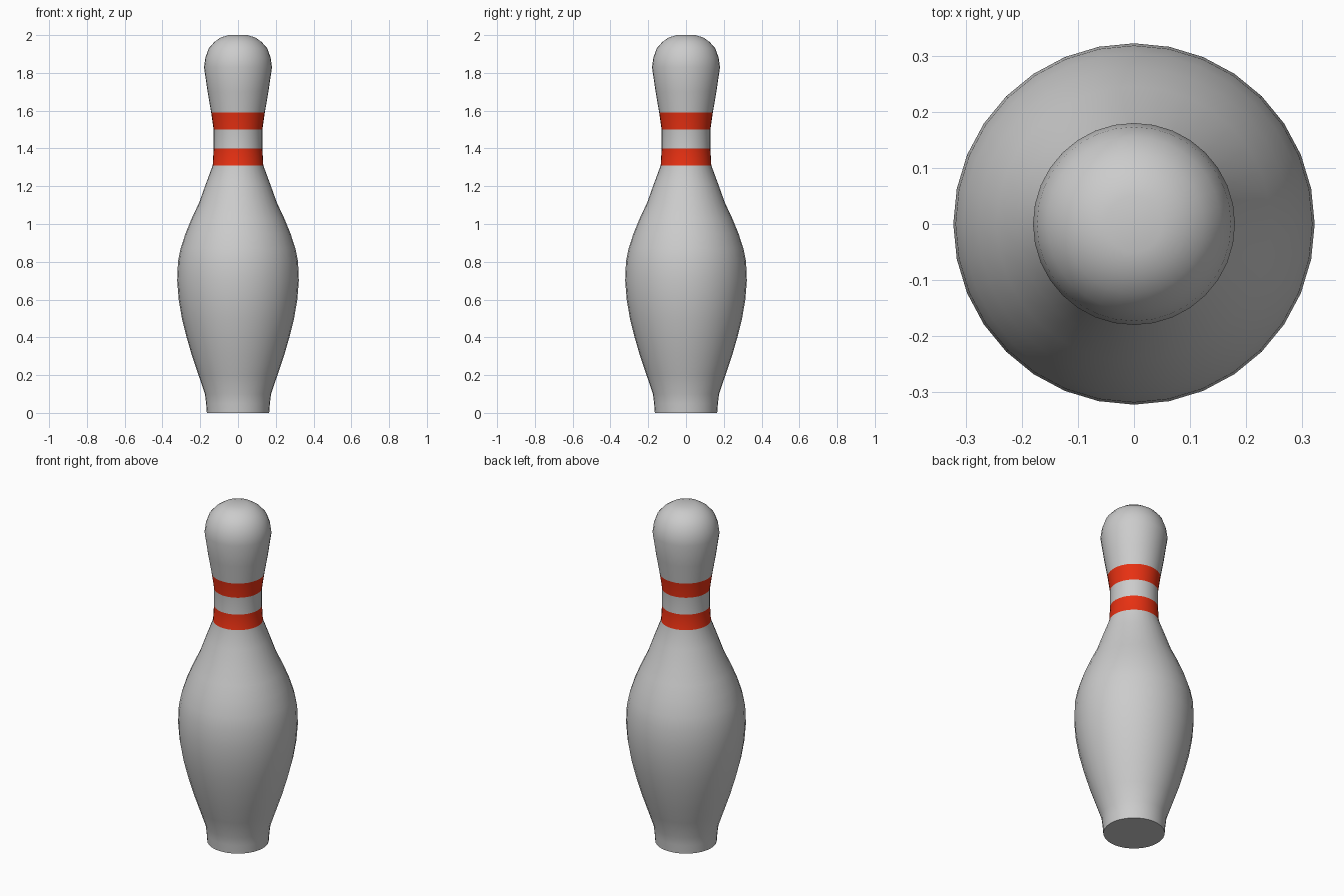
import bpy, bmesh, math

if "Cube" in bpy.data.objects:
    bpy.data.objects.remove(bpy.data.objects["Cube"])

SEGMENTS = 32
# Half profile of the pin: (radius, height), bottom to top
PROFILE = [
    (0.165, 0.0), (0.169, 0.05), (0.175, 0.10), (0.209, 0.20), (0.243, 0.30),
    (0.272, 0.40), (0.297, 0.50), (0.314, 0.60), (0.322, 0.70), (0.318, 0.80),
    (0.304, 0.87), (0.278, 0.95), (0.245, 1.03), (0.207, 1.11), (0.171, 1.21),
    (0.134, 1.31), (0.129, 1.40), (0.129, 1.50), (0.142, 1.59),
    (0.161, 1.70), (0.180, 1.83), (0.173, 1.88), (0.155, 1.93),
    (0.124, 1.965), (0.09, 1.988), (0.05, 2.0),
]
STRIPES = [(1.31, 1.40), (1.50, 1.59)]

bm = bmesh.new()
rings = []
for r, z in PROFILE:
    rings.append([bm.verts.new((r * math.cos(2 * math.pi * i / SEGMENTS),
                                r * math.sin(2 * math.pi * i / SEGMENTS), z))
                  for i in range(SEGMENTS)])

# Lathed wall, with the neck stripes in the second material
for k in range(len(rings) - 1):
    a, b = rings[k], rings[k + 1]
    striped = (PROFILE[k][1], PROFILE[k + 1][1]) in STRIPES
    for i in range(SEGMENTS):
        j = (i + 1) % SEGMENTS
        face = bm.faces.new((a[i], a[j], b[j], b[i]))
        face.material_index = int(striped)

# Flat base and crown
bm.faces.new(rings[0][::-1])
bm.faces.new(rings[-1])

mesh = bpy.data.meshes.new("pin_body")
bm.to_mesh(mesh)
bm.free()

# Body and stripe colours
for name, colour in (("body_grey", (0.8, 0.8, 0.8, 1)),
                     ("stripe_red", (0.8, 0.03, 0.006, 1))):
    mat = bpy.data.materials.new(name)
    mat.diffuse_color = colour
    mat.use_nodes = True
    mat.node_tree.nodes["Principled BSDF"].inputs["Base Color"].default_value = mat.diffuse_color
    mesh.materials.append(mat)

pin = bpy.data.objects.new("pin_body", mesh)
bpy.context.collection.objects.link(pin)
bpy.context.view_layer.objects.active = pin
pin.select_set(True)
bpy.ops.object.shade_smooth_by_angle(angle=math.radians(40))
